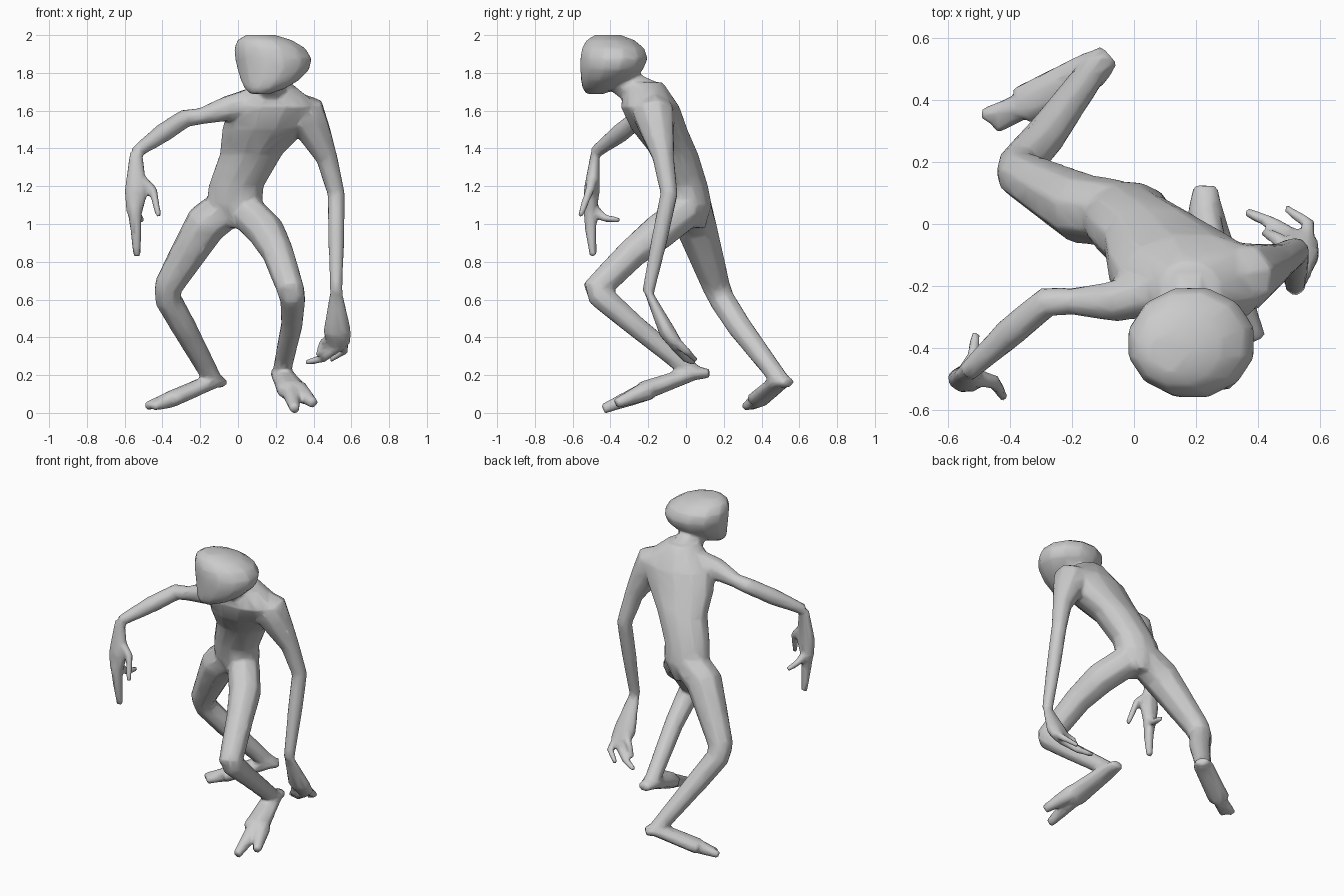
import bpy, bmesh
from math import cos, sin, pi
from mathutils import Vector

cube = bpy.data.objects.get("Cube")
if cube:
    bpy.data.objects.remove(cube)

GREY = (.6, .6, .6, 1)
ACROSS, BACK, UP = Vector((1, 0, 0)), Vector((0, 1, 0)), Vector((0, 0, 1))

skin = bpy.data.materials.new("grey_skin")
skin.use_nodes = True
skin.diffuse_color = GREY
skin.node_tree.nodes["Principled BSDF"].inputs["Base Color"].default_value = GREY

bm = bmesh.new()


def ring(centre, wide, deep, sides):
    """Points of one elliptical cross-section."""
    angles = [2 * pi * (k + .5) / sides for k in range(sides)]
    return [Vector(centre) + wide * cos(angle) + deep * sin(angle) for angle in angles]


def bridge(rings):
    """Add a closed shell that runs through the cross-sections."""
    loops = [[bm.verts.new(point) for point in points] for points in rings]
    for lower, upper in zip(loops, loops[1:]):
        for k in range(len(lower)):
            bm.faces.new((lower[k - 1], lower[k], upper[k], upper[k - 1]))
    bm.faces.new(loops[0])
    bm.faces.new(loops[-1])


def limb(joints, radii, side=ACROSS, flat=1, steps=3, sides=8):
    """Tapered tube through the joints, its width lying along the side direction."""
    joints = [Vector(joint) for joint in joints]
    path, widths = [joints[0]], [radii[0]]
    for bone in range(len(joints) - 1):
        for step in range(1, steps + 1):
            t = step / steps
            path.append(joints[bone].lerp(joints[bone + 1], t))
            widths.append(radii[bone] * (1 - t) + radii[bone + 1] * t)
    rings = []
    for i, centre in enumerate(path):
        before, after = path[max(i - 1, 0)], path[min(i + 1, len(path) - 1)]
        along = (after - before).normalized()
        wide = (side - along * side.dot(along)).normalized()
        deep = along.cross(wide)
        rings.append(ring(centre, wide * widths[i], deep * widths[i] * flat, sides))
    bridge(rings)


def digit(thickness, *joints):
    """Slender finger or toe that tapers from its root to its tip."""
    last = len(joints) - 1
    radii = [thickness * (1 - .5 * k / last) for k in range(last + 1)]
    limb(joints, radii, side=ACROSS + BACK, steps=2)


# Torso: level sections from crotch to nape, each with centre and half width
sections = [(0, .02, .98, .06), (-.02, .02, 1.1, .15), (-.01, 0, 1.2, .15),
            (.07, -.06, 1.37, .17), (.14, -.14, 1.5, .23), (.19, -.19, 1.62, .25),
            (.18, -.22, 1.75, .1)]
bridge([ring(centre, ACROSS * half, BACK * (.06 + .4 * half), 12)
        for *centre, half in sections])

# Neck
limb([(.18, -.2, 1.67), (.17, -.4, 1.79)], [.1, .07])

# Head: rounded skull narrowing to a jaw that juts forward
skull = []
for level in range(8):
    angle = pi * (.1 + .8 * level / 7)
    height, spread = -cos(angle), sin(angle)
    centre = (.19 - .08 * height ** 2,
              -.385 + .035 * height - .07 * height ** 2,
              1.845 + .165 * height)
    half = spread * (1 + .2 * height)
    skull.append(ring(centre, ACROSS * half * .205, BACK * half * .18, 12))
bridge(skull)

# Arms
right_wrist, left_wrist = (-.54, -.48, 1.38), (.52, -.2, .64)
limb([(.12, -.2, 1.65), (-.06, -.25, 1.61), (-.2, -.25, 1.57), (-.28, -.25, 1.56),
      (-.4, -.35, 1.48), right_wrist], [.09, .07, .045, .05, .052, .034], side=UP, steps=2)
limb([(.24, -.18, 1.62), (.36, -.17, 1.58), (.47, -.12, 1.35), (.52, -.09, 1.16),
      (.52, -.14, .92), left_wrist], [.09, .115, .06, .048, .045, .034], steps=2)

# Hands and fingers
right_palm, left_palm = (-.54, -.5, 1.17), (.525, -.1, .43)
limb([right_wrist, right_palm, (-.55, -.505, 1.06)], [.035, .065, .045], flat=.7)
digit(.042, (-.55, -.505, 1.1), (-.54, -.505, .97), (-.535, -.49, .83))
digit(.032, (-.53, -.49, 1.25), (-.45, -.51, 1.18), (-.42, -.56, 1.04))
digit(.03, (-.55, -.49, 1.08), (-.52, -.43, 1.03), (-.51, -.35, 1.02))
limb([left_wrist, left_palm, (.54, -.05, .36)], [.035, .078, .06], flat=.6)
digit(.03, (.55, -.07, .39), (.565, 0, .33), (.49, .05, .28))
digit(.032, (.54, -.06, .36), (.45, 0, .29), (.36, .04, .265))
digit(.03, left_palm, (.45, -.04, .37), (.42, -.03, .3))

# Legs
right_ankle, left_ankle = (-.13, .5, .17), (.23, .04, .21)
limb([(-.04, .03, 1.1), (-.17, .05, 1), (-.37, .16, .67), (-.37, .19, .6), (-.29, .28, .46),
      right_ankle], [.11, .115, .078, .072, .068, .05])
limb([(.04, 0, 1.07), (.15, -.14, .96), (.21, -.28, .85), (.28, -.48, .65), (.29, -.43, .6),
      (.285, -.28, .47), left_ankle], [.1, .1, .085, .075, .07, .06, .05])

# Feet and toes
right_ball, left_ball = (-.36, .38, .07), (.29, -.23, .115)
limb([(-.08, .545, .16), right_ankle, right_ball], [.04, .065, .07],
     side=ACROSS - BACK * 2, flat=.65)
digit(.045, right_ball, (-.49, .35, .035))
digit(.045, right_ball, (-.45, .31, .03))
limb([(.23, .125, .21), left_ankle, left_ball], [.04, .062, .085], flat=.65)
digit(.055, (.28, -.2, .12), (.3, -.44, .02))
digit(.055, (.32, -.2, .12), (.4, -.37, .05))

# One continuous skin: fuse the shells, soften the joins, thin out the faces
bmesh.ops.recalc_face_normals(bm, faces=bm.faces[:])
mesh = bpy.data.meshes.new("body")
bm.to_mesh(mesh)
bm.free()
mesh.materials.append(skin)
body = bpy.data.objects.new("body", mesh)
bpy.context.collection.objects.link(body)
fuse = body.modifiers.new("fuse", "REMESH")
fuse.mode = "VOXEL"
fuse.voxel_size = .01
fuse.use_smooth_shade = True
soften = body.modifiers.new("soften", "SMOOTH")
soften.iterations = 8
thin = body.modifiers.new("thin", "DECIMATE")
thin.ratio = .06
